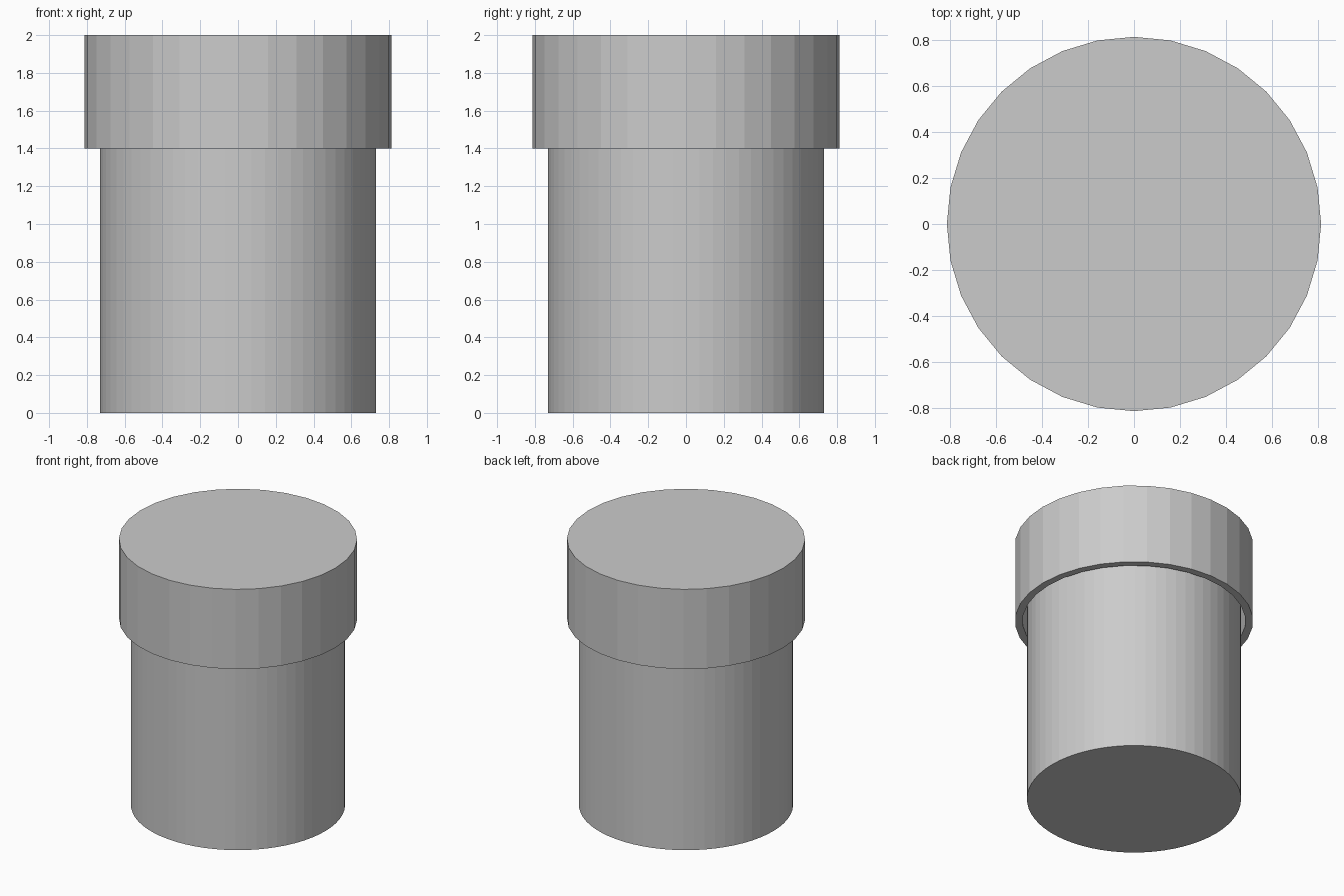
import bpy, bmesh, math

if "Cube" in bpy.data.objects:
    bpy.data.objects.remove(bpy.data.objects["Cube"])


def lathe(name, profile, sides):
    """Spin an (r, z) profile that starts and ends on the axis into a closed flat-shaded solid."""
    bm = bmesh.new()
    rings = []
    for r, z in profile:
        rings.append([bm.verts.new((r * math.sin(2 * math.pi * i / sides),
                                    r * math.cos(2 * math.pi * i / sides), z))
                      for i in range(sides)])
    for a, b in zip(rings, rings[1:]):
        for i in range(sides):
            j = (i + 1) % sides
            bm.faces.new((a[i], a[j], b[j], b[i]))
    # Close both ends with a single n-gon
    bm.faces.new(rings[0])
    bm.faces.new(rings[-1])
    bmesh.ops.recalc_face_normals(bm, faces=bm.faces)
    mesh = bpy.data.meshes.new(name)
    bm.to_mesh(mesh)
    bm.free()
    obj = bpy.data.objects.new(name, mesh)
    bpy.context.collection.objects.link(obj)
    return obj


# Container body, reaching up inside the lid
lathe("container_body", [(0.73, 0.0), (0.73, 1.93)], 64)

# Hollow cap: inner ceiling, inner wall, rim, outer wall, top
lathe("lid", [(0.76, 1.95), (0.76, 1.4), (0.812, 1.4), (0.812, 2.0)], 32)
